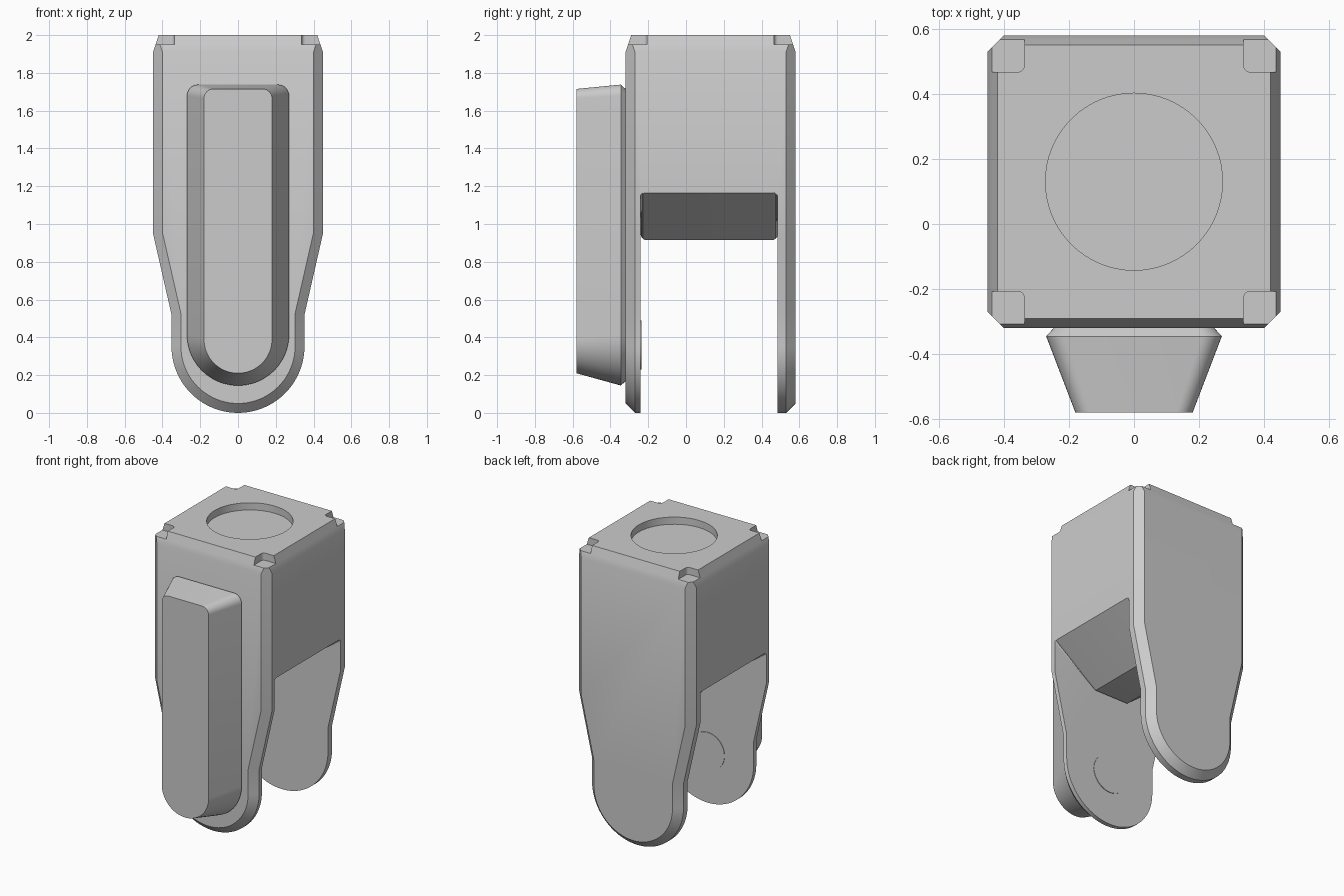
import bpy, bmesh, math

cube = bpy.data.objects.get("Cube")
if cube:
    bpy.data.objects.remove(cube, do_unlink=True)

grey = bpy.data.materials.new("plain grey")
grey.use_nodes = True
grey.diffuse_color = (0.6, 0.6, 0.6, 1)
grey.node_tree.nodes["Principled BSDF"].inputs["Base Color"].default_value = (0.6, 0.6, 0.6, 1)


def make(name, bm):
    bmesh.ops.recalc_face_normals(bm, faces=bm.faces[:])
    mesh = bpy.data.meshes.new(name)
    bm.to_mesh(mesh)
    bm.free()
    mesh.materials.append(grey)
    obj = bpy.data.objects.new(name, mesh)
    bpy.context.scene.collection.objects.link(obj)
    return obj


def arc(cx, cz, r, start, end, steps):
    angles = [math.radians(start + (end - start) * i / steps) for i in range(steps + 1)]
    return [(cx + r * math.cos(a), cz + r * math.sin(a)) for a in angles]


def loft(sections):
    """Join outlines in the x-z plane, given as (y, points), with capped ends."""
    bm = bmesh.new()
    rings = [[bm.verts.new((x, y, z)) for x, z in pts] for y, pts in sections]
    for a, b in zip(rings, rings[1:]):
        for i in range(len(a)):
            j = (i + 1) % len(a)
            bm.faces.new((a[i], a[j], b[j], b[i]))
    bm.faces.new(rings[0])
    bm.faces.new(rings[-1])
    return bm


def cylinder(name, radius, depth, location, rotation=(0, 0, 0)):
    bm = bmesh.new()
    bmesh.ops.create_cone(bm, cap_ends=True, segments=64, radius1=radius, radius2=radius, depth=depth)
    obj = make(name, bm)
    obj.location, obj.rotation_euler = location, rotation
    return obj


def smooth(obj, angle):
    bpy.ops.object.select_all(action='DESELECT')
    obj.select_set(True)
    bpy.context.view_layer.objects.active = obj
    bpy.ops.object.shade_smooth_by_angle(angle=math.radians(angle))


# Housing: block running down into two round-ended plates, with chamfered rims
def housing_outline(inset):
    side = [(0.45 - inset, 2), (0.45 - inset, 0.95 + inset * 0.1), (0.352 - inset, 0.52 + inset * 0.1)]
    tip = arc(0, 0.352, 0.352 - inset, 0, -180, 40)
    return side + tip + [(-x, z) for x, z in reversed(side)]


rim, full = housing_outline(0.05), housing_outline(0)
bm = loft([(-0.32, rim), (-0.27, full), (0.53, full), (0.58, rim)])

# Sloped band round the top edge
for point, normal in (((0.45, 0, 1.91), (3, 0, 1)), ((-0.45, 0, 1.91), (-3, 0, 1)),
                      ((0, -0.32, 1.91), (0, -3, 1)), ((0, 0.58, 1.91), (0, 3, 1))):
    cut = bmesh.ops.bisect_plane(bm, geom=bm.verts[:] + bm.edges[:] + bm.faces[:], dist=1e-5,
                                 plane_co=point, plane_no=normal, clear_outer=True)
    bmesh.ops.holes_fill(bm, edges=[e for e in bm.edges if e.is_boundary], sides=0)
housing = make("housing", bm)

# Gap between the plates, with a tapered roof and filleted sides
half = [(0.61, -0.3), (0.61, 1.29), (0.13, 0.915)]
gap = half + [(-x, z) for x, z in reversed(half)]
bm = loft([(-0.24, gap), (0.485, gap)])
ends = [f for f in bm.faces if abs(f.normal.y) > 0.9 or len(f.verts) > 4]
bmesh.ops.bevel(bm, geom=list({e for f in ends for e in f.edges}), offset=0.03,
                offset_type='OFFSET', segments=5, profile=0.5, affect='EDGES')
cutters = [make("gap_cutter", bm)]

# Round recess in the top
cutters.append(cylinder("recess_cutter", 0.272, 0.1, (0, 0.13, 2)))

# Corner notches with a rounded inner edge
for sx in (-1, 1):
    for sy in (-1, 1):
        bm = bmesh.new()
        bmesh.ops.create_cube(bm, size=0.2)
        inner = [e for e in bm.edges if all(v.co.x * sx < 0 and v.co.y * sy < 0 for v in e.verts)]
        bmesh.ops.bevel(bm, geom=inner, offset=0.02, segments=5, profile=0.5, affect='EDGES')
        notch = make("notch_cutter", bm)
        notch.location = (sx * 0.437, 0.13 + sy * 0.437, 2.05)
        cutters.append(notch)

for cutter in cutters:
    mod = housing.modifiers.new(cutter.name, 'BOOLEAN')
    mod.operation, mod.solver, mod.object = 'DIFFERENCE', 'EXACT', cutter
bpy.context.view_layer.objects.active = housing
housing.select_set(True)
for mod in list(housing.modifiers):
    bpy.ops.object.modifier_apply(modifier=mod.name)
for cutter in cutters:
    bpy.data.objects.remove(cutter, do_unlink=True)
smooth(housing, 20)


# Raised tapered panel on the front, round below and square above
def panel_outline(width, bottom, top, corner):
    return (arc(width - corner, top - corner, corner, 90, 0, 8)
            + arc(0, bottom + width, width, 0, -180, 40)
            + arc(corner - width, top - corner, corner, 180, 90, 8))


panel = make("front_panel", loft([(-0.58, panel_outline(0.18, 0.21, 1.715, 0.05)),
                                  (-0.345, panel_outline(0.27, 0.145, 1.738, 0.06)),
                                  (-0.318, panel_outline(0.245, 0.17, 1.713, 0.05))]))
smooth(panel, 30)

# Thin pivot disc on the inside of the front plate
disc = cylinder("pivot_disc", 0.13, 0.008, (0, -0.24, 0.36), (math.pi / 2, 0, 0))
smooth(disc, 30)
